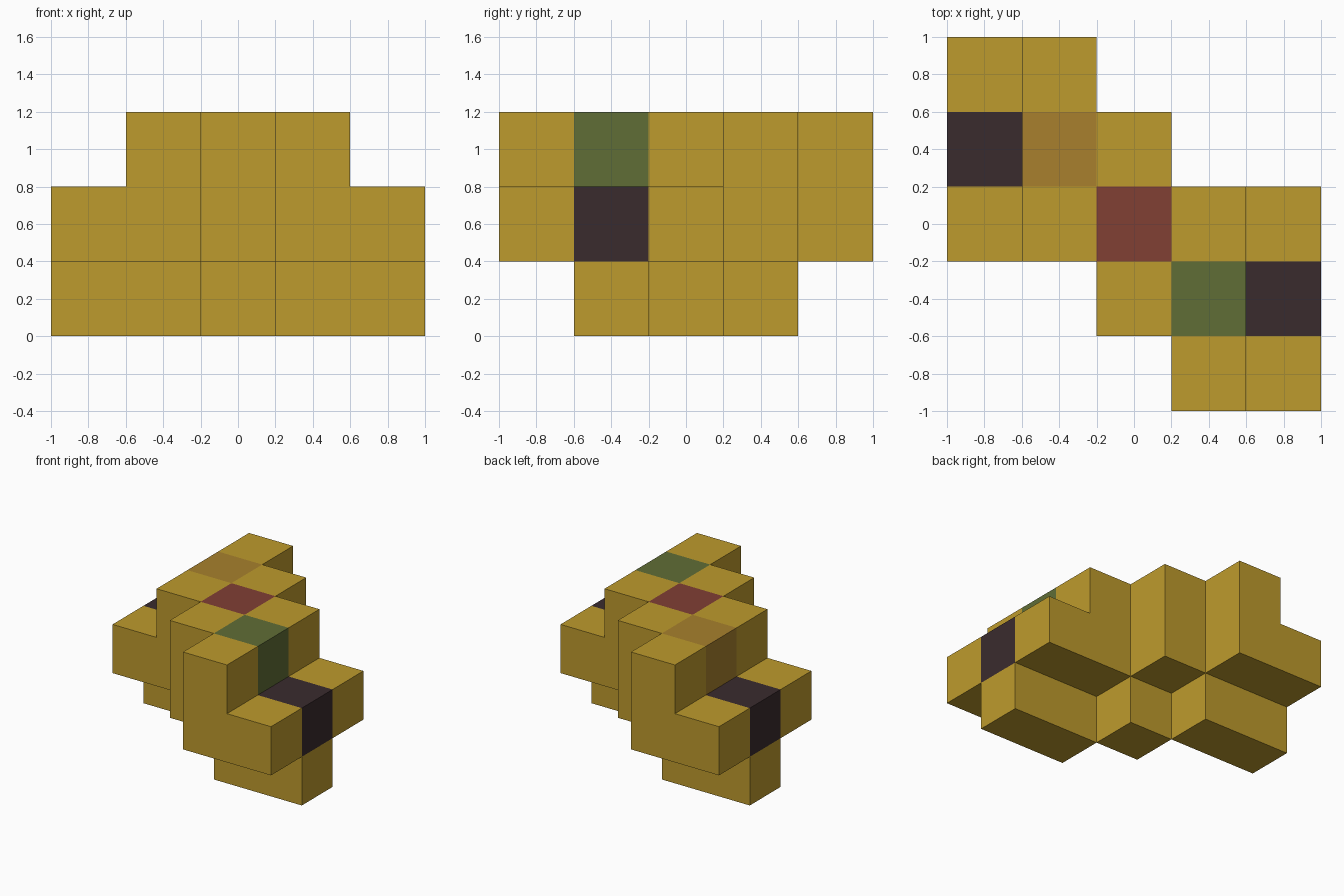
import bpy
import bmesh
from mathutils import Vector

cube = bpy.data.objects.get("Cube")
if cube:
    bpy.data.objects.remove(cube, do_unlink=True)

CELL = 0.4


def material(name, rgb):
    mat = bpy.data.materials.new(name)
    mat.use_nodes = True
    mat.diffuse_color = (*rgb, 1)
    mat.node_tree.nodes["Principled BSDF"].inputs["Base Color"].default_value = (*rgb, 1)
    return mat


gold = material("gold", (0.515, 0.328, 0.026))
green = material("moss green", (0.117, 0.153, 0.037))
brown = material("light brown", (0.392, 0.216, 0.026))
red = material("brick red", (0.220, 0.050, 0.034))
dark = material("dark plum", (0.042, 0.024, 0.027))


def row_centre(x):
    """Each side of the model is staggered one cell along y."""
    return (x < 0) - (x > 0)


def layer(z, x_reach, y_reach):
    return {(x, row_centre(x) + dy, z)
            for x in range(-x_reach, x_reach + 1)
            for dy in range(-y_reach, y_reach + 1)}


base, middle, top = layer(0, 2, 0), layer(1, 2, 1), layer(2, 1, 1)
solid = base | middle | top


def build(name, cells, mat):
    """Make the outer skin of a group of cubic cells."""
    bm = bmesh.new()
    for cell in sorted(cells):
        centre = (Vector(cell) + Vector((0, 0, 0.5))) * CELL
        for axis in range(3):
            for sign in (-1, 1):
                n = Vector((0, 0, 0))
                n[axis] = sign
                if tuple(int(c + d) for c, d in zip(cell, n)) in solid:
                    continue
                u = Vector((n.y, n.z, n.x))
                v = n.cross(u)
                corners = (-u - v, u - v, u + v, v - u)
                bm.faces.new([bm.verts.new(centre + (n + c) * CELL / 2)
                              for c in corners])
    bmesh.ops.remove_doubles(bm, verts=bm.verts, dist=0.001)
    mesh = bpy.data.meshes.new(name)
    bm.to_mesh(mesh)
    bm.free()
    mesh.materials.append(mat)
    bpy.context.collection.objects.link(bpy.data.objects.new(name, mesh))


# Coloured blocks set into the body
accents = {
    "centre_block": ((0, 0, 2), red),
    "left_upper_block": ((1, -1, 2), green),
    "right_upper_block": ((-1, 1, 2), brown),
    "left_end_block": ((2, -1, 1), dark),
    "right_end_block": ((-2, 1, 1), dark),
}
for name, (cell, mat) in accents.items():
    build(name, {cell}, mat)

# Gold body in three layers
accent_cells = {cell for cell, mat in accents.values()}
build("base_layer", base, gold)
build("middle_layer", middle - accent_cells, gold)
build("top_layer", top - accent_cells, gold)
